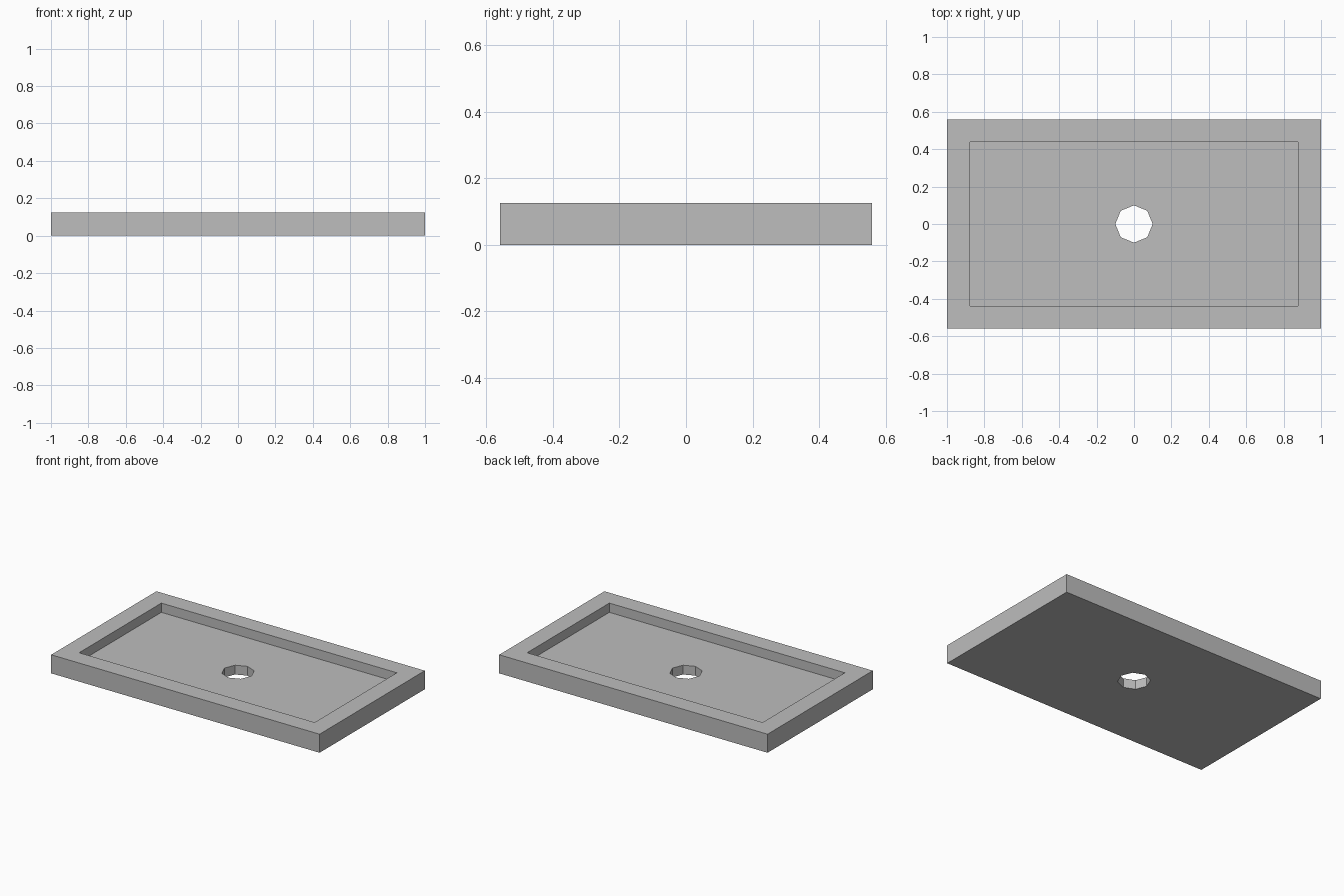
import bpy

if "Cube" in bpy.data.objects:
    bpy.data.objects.remove(bpy.data.objects["Cube"], do_unlink=True)

LENGTH, WIDTH, HEIGHT = 2.0, 1.12, 0.125
RIM = 0.125 - 0.0025
FLOOR = HEIGHT / 2
HOLE_RADIUS = 0.1

grey = bpy.data.materials.new("plain grey")
grey.use_nodes = True
colour = (0.51, 0.51, 0.51, 1)
grey.diffuse_color = colour
grey.node_tree.nodes["Principled BSDF"].inputs["Base Color"].default_value = colour


def box(name, size, bottom):
    bpy.ops.mesh.primitive_cube_add(size=1, location=(0, 0, bottom + size[2] / 2))
    obj = bpy.context.object
    obj.name = name
    obj.scale = size
    bpy.ops.object.transform_apply(location=True, rotation=False, scale=True)
    return obj


def cut(target, cutter):
    cutter.hide_render = True
    mod = target.modifiers.new(cutter.name, "BOOLEAN")
    mod.operation = "DIFFERENCE"
    mod.solver = "EXACT"
    mod.object = cutter
    bpy.context.view_layer.objects.active = target
    bpy.ops.object.modifier_apply(modifier=mod.name)
    bpy.data.objects.remove(cutter, do_unlink=True)


# Solid tray block
tray = box("tray", (LENGTH, WIDTH, HEIGHT), 0)
tray.data.materials.append(grey)

# Rectangular recess inside the rim
cut(tray, box("recess_cutter", (LENGTH - 2 * RIM, WIDTH - 2 * RIM, HEIGHT), FLOOR))

# Eight-sided drain hole, corners on the axes
bpy.ops.mesh.primitive_cylinder_add(vertices=8, radius=HOLE_RADIUS, depth=1)
hole = bpy.context.object
hole.name = "hole_cutter"
cut(tray, hole)

# Keep every face flat and grey
for face in tray.data.polygons:
    face.use_smooth = False
    face.material_index = 0
